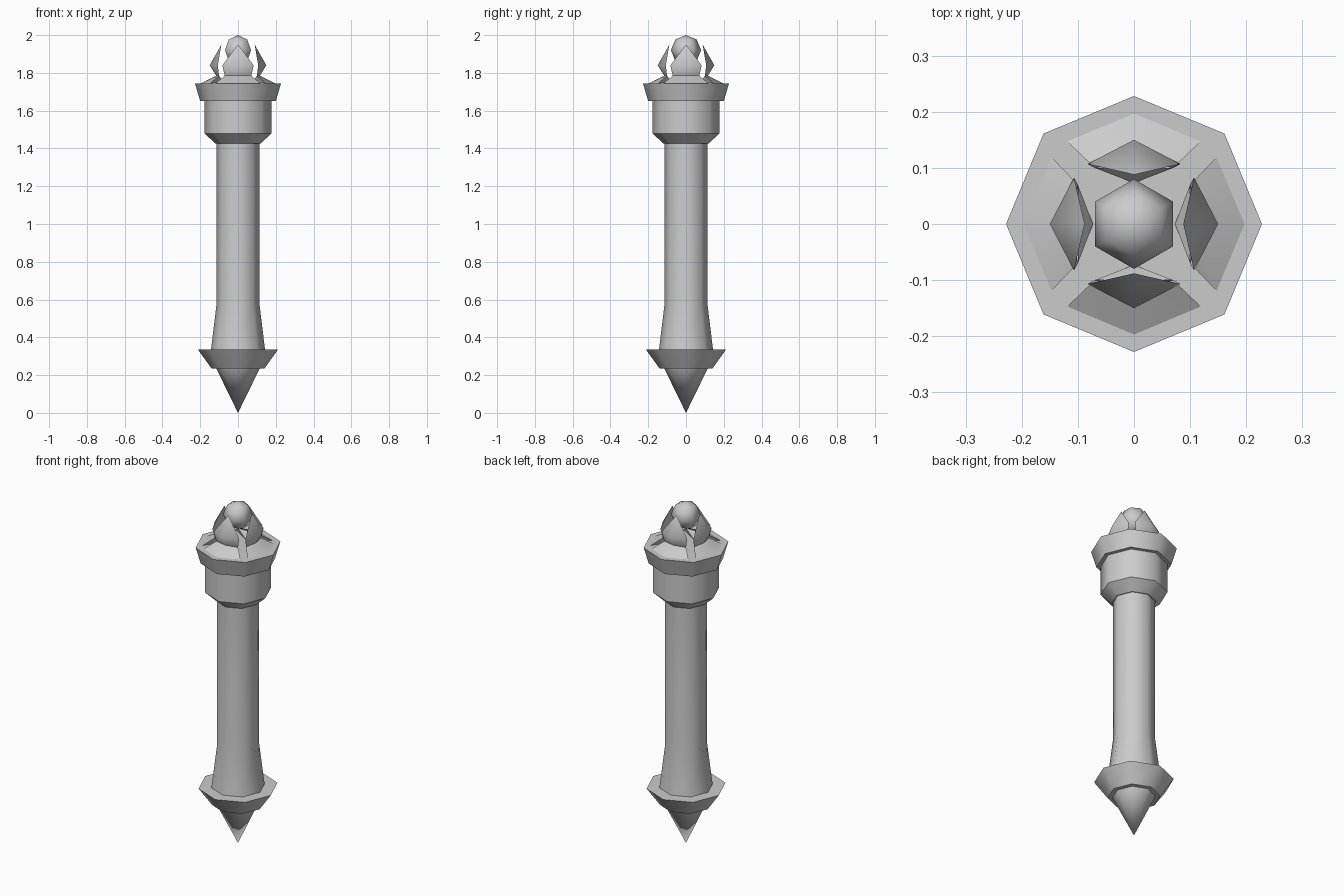
import bpy
import bmesh
from math import cos, sin, pi, radians

if "Cube" in bpy.data.objects:
    bpy.data.objects.remove(bpy.data.objects["Cube"], do_unlink=True)

stone = bpy.data.materials.new("light_grey")
stone.use_nodes = True
stone.diffuse_color = (0.6, 0.6, 0.6, 1)
stone.node_tree.nodes["Principled BSDF"].inputs["Base Color"].default_value = (0.6, 0.6, 0.6, 1)


def finish(name, bm, angle, fix_normals=True):
    """Turn a bmesh into a shaded, coloured object."""
    if fix_normals:
        bmesh.ops.recalc_face_normals(bm, faces=bm.faces)
    mesh = bpy.data.meshes.new(name)
    bm.to_mesh(mesh)
    bm.free()
    mesh.materials.append(stone)
    obj = bpy.data.objects.new(name, mesh)
    bpy.context.collection.objects.link(obj)
    bpy.ops.object.select_all(action="DESELECT")
    obj.select_set(True)
    bpy.context.view_layer.objects.active = obj
    bpy.ops.object.shade_smooth_by_angle(angle=radians(angle))
    return obj


def turned(name, profile, sides=8, turn=0.0, angle=50):
    """Sweep (radius, height) points around z; zero radius makes a tip."""
    bm = bmesh.new()
    rings = []
    for r, z in profile:
        count = sides if r > 0 else 1
        rings.append([bm.verts.new((r * cos(turn + 2 * pi * i / sides),
                                    r * sin(turn + 2 * pi * i / sides), z))
                      for i in range(count)])
    for a, b in zip(rings, rings[1:]):
        for i in range(sides):
            j = (i + 1) % sides
            corners = [a[i % len(a)], a[j % len(a)], b[j % len(b)], b[i % len(b)]]
            bm.faces.new(list(dict.fromkeys(corners)))
    for ring in (rings[0], rings[-1]):
        if len(ring) > 1:
            bm.faces.new(ring)
    return finish(name, bm, angle)


# Pointed foot and flared collar
turned("foot_spike", [(0, 0), (0.115, 0.235)])
turned("foot_collar", [(0.14, 0.235), (0.212, 0.335)])

# Shaft with a widened base
turned("shaft", [(0.143, 0.335), (0.113, 0.58), (0.113, 1.425)])

# Head: sloped neck, drum and flared cup
turned("head_neck", [(0.118, 1.425), (0.178, 1.48)], angle=40)
turned("head_drum", [(0.178, 1.48), (0.178, 1.65)])
turned("head_cup", [(0.2, 1.65), (0.228, 1.745)])

# Faceted orb
orb_r, orb_z = 0.08, 1.92
turned("orb", [(orb_r * sin(pi * k / 4) if 0 < k < 4 else 0, orb_z - orb_r * cos(pi * k / 4))
               for k in range(5)], sides=6, turn=pi / 2, angle=62)


# Four claws: a solid root and a thin folded blade, ridge facing outward
def claw(name, turn):
    bm = bmesh.new()

    def point(out, side, z):
        return bm.verts.new((out * cos(turn) - side * sin(turn),
                             out * sin(turn) + side * cos(turn), z))

    base, neck, mid = [[point(corner, -half, z), point(ridge, 0, z), point(corner, half, z)]
                       for ridge, corner, half, z in ((0.197, 0.147, 0.119, 1.745),
                                                      (0.115, 0.1, 0.07, 1.785),
                                                      (0.15, 0.107, 0.083, 1.84))]
    tip = point(0.088, 0, 1.95)
    heel = point(0.073, 0, 1.746)
    for i in (0, 1):
        for low, high in ((base, neck), (neck, mid)):
            bm.faces.new((low[i], low[i + 1], high[i + 1], high[i]))
        bm.faces.new((mid[i], mid[i + 1], tip))
    bm.faces.new((base[2], heel, neck[2]))
    bm.faces.new((heel, base[0], neck[0]))
    bm.faces.new((neck[2], heel, neck[0]))
    return finish(name, bm, 50, fix_normals=False)


for k, side in enumerate(("left", "back", "right", "front")):
    claw(side + "_claw", k * pi / 2)
